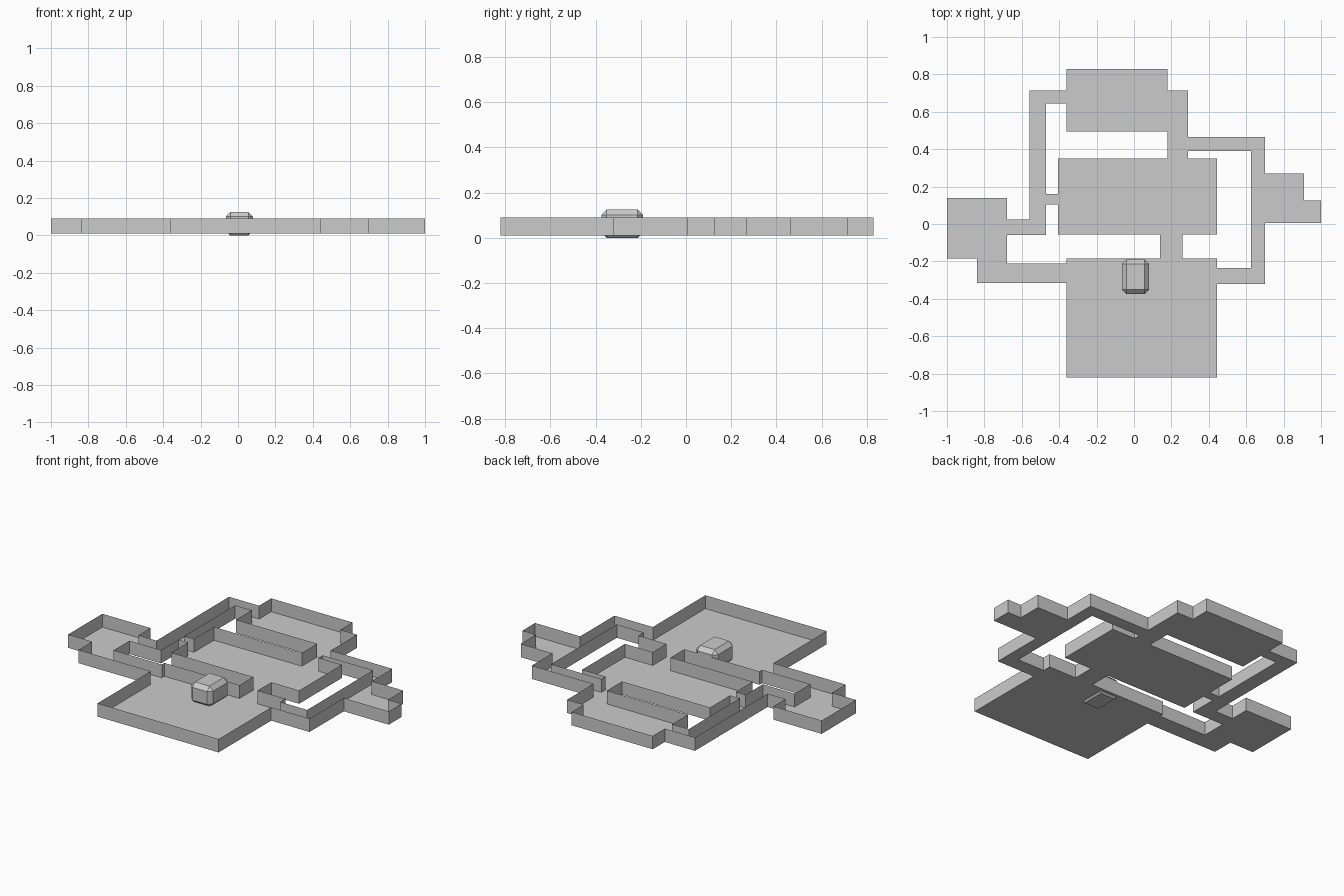
import bpy, bmesh

if "Cube" in bpy.data.objects:
    bpy.data.objects.remove(bpy.data.objects["Cube"])

FLOOR, TOP = 0.01, 0.09

# Floor plan rectangles: x0, x1, y0, y1
ROOMS = [
    (-0.36, 0.18, 0.495, 0.83),      # back room
    (-0.405, 0.445, -0.055, 0.35),   # middle room
    (-0.36, 0.445, -0.82, -0.185),   # front room
    (-1.0, -0.68, -0.185, 0.14),     # left room
    (0.70, 0.91, 0.005, 0.27),       # right room
    (0.91, 1.0, 0.005, 0.125),       # right alcove
]
CORRIDORS = [
    (0.18, 0.29, 0.35, 0.715),       # back to middle
    (0.14, 0.26, -0.185, -0.055),    # middle to front
    (-0.56, -0.36, 0.645, 0.715),    # left loop
    (-0.56, -0.47, -0.06, 0.715),
    (-0.68, -0.47, -0.06, 0.025),
    (-0.47, -0.405, 0.105, 0.16),
    (-0.84, -0.68, -0.315, -0.185),  # left room to front room
    (-0.68, -0.36, -0.315, -0.21),
    (0.29, 0.70, 0.39, 0.465),       # right loop
    (0.625, 0.70, -0.32, 0.465),
    (0.445, 0.70, -0.32, -0.235),
]
AREAS = ROOMS + CORRIDORS
xs = sorted({v for a in AREAS for v in a[:2]})
ys = sorted({v for a in AREAS for v in a[2:]})


def filled(i, j):
    if not (0 <= i < len(xs) - 1 and 0 <= j < len(ys) - 1):
        return False
    cx, cy = (xs[i] + xs[i + 1]) / 2, (ys[j] + ys[j + 1]) / 2
    return any(a[0] < cx < a[1] and a[2] < cy < a[3] for a in AREAS)


def make_object(name, bm):
    mesh = bpy.data.meshes.new(name)
    bm.to_mesh(mesh)
    bm.free()
    obj = bpy.data.objects.new(name, mesh)
    bpy.context.collection.objects.link(obj)
    return obj


def finish(name, bm):
    # Weld the grid cells, then merge coplanar faces
    bmesh.ops.remove_doubles(bm, verts=bm.verts[:], dist=0.0005)
    bmesh.ops.dissolve_limit(bm, angle_limit=0.02, verts=bm.verts[:], edges=bm.edges[:])
    return make_object(name, bm)


# Floor slab and thin walls along every outer edge of the plan
floor, walls = bmesh.new(), bmesh.new()


def add_wall(p, q):
    pts = [(*p, FLOOR), (*q, FLOOR), (*q, TOP), (*p, TOP)]
    walls.faces.new([walls.verts.new(c) for c in pts])


for i in range(len(xs) - 1):
    for j in range(len(ys) - 1):
        if not filled(i, j):
            continue
        a, b = (xs[i], ys[j]), (xs[i + 1], ys[j])
        c, d = (xs[i + 1], ys[j + 1]), (xs[i], ys[j + 1])
        floor.faces.new([floor.verts.new((*p, FLOOR)) for p in (a, b, c, d)])
        for p, q, di, dj in ((a, b, 0, -1), (b, c, 1, 0), (c, d, 0, 1), (d, a, -1, 0)):
            if not filled(i + di, j + dj):
                add_wall(p, q)

finish("floor", floor)
finish("walls", walls)

# Chamfered block standing through the front room floor
block = bmesh.new()
bmesh.ops.create_cube(block, size=1)
bmesh.ops.scale(block, vec=(0.145, 0.185, 0.125), verts=block.verts[:])
bmesh.ops.translate(block, vec=(0.0075, -0.282, 0.0625), verts=block.verts[:])
bmesh.ops.bevel(block, geom=block.edges[:], offset=0.024, segments=1,
                affect='EDGES', profile=0.5)
make_object("chamfered_block", block)
